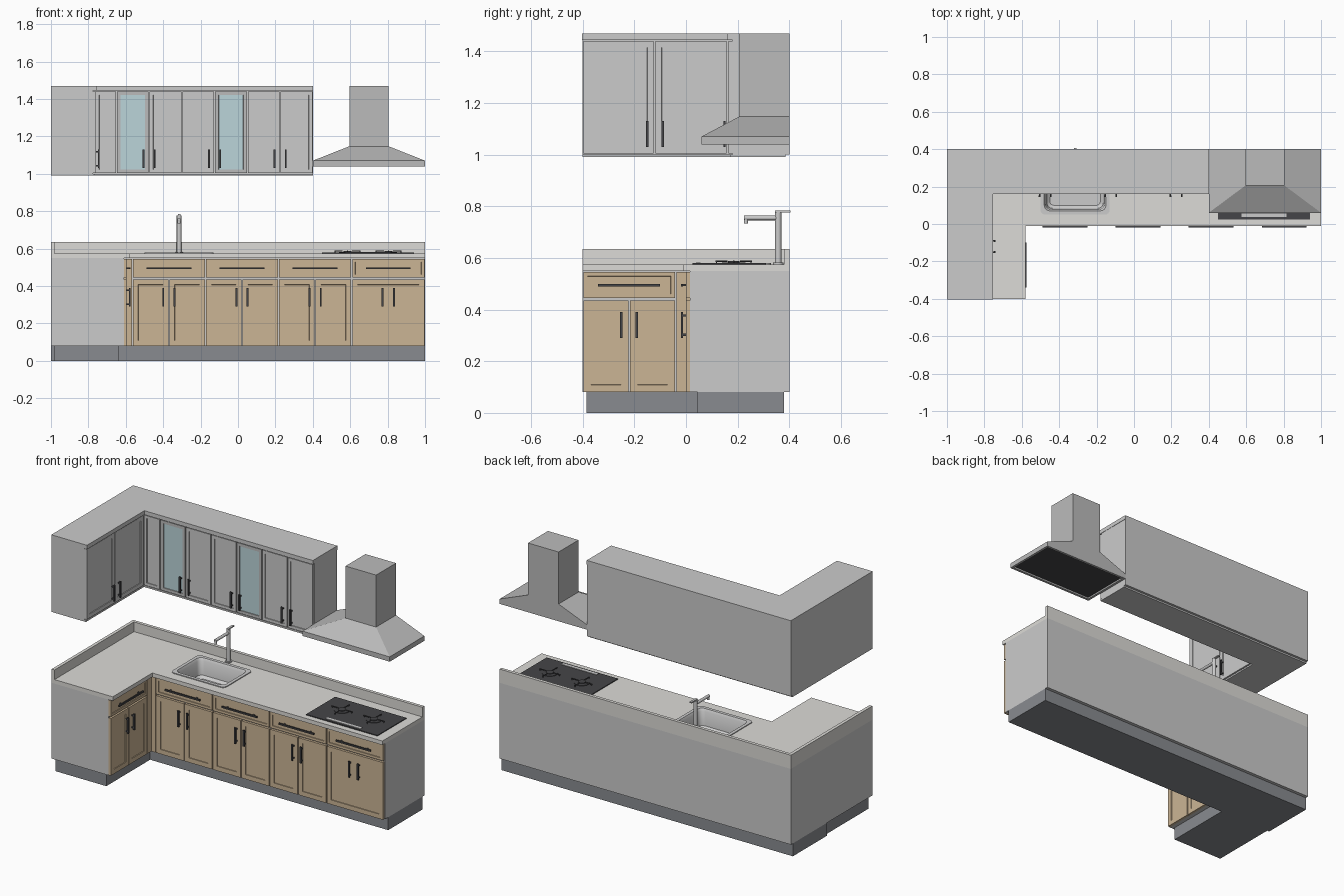
import bpy, bmesh, math
from mathutils import Vector

if "Cube" in bpy.data.objects:
    bpy.data.objects.remove(bpy.data.objects["Cube"])


def mat(name, r, g, b):
    m = bpy.data.materials.new(name)
    m.diffuse_color = (r, g, b, 1)
    m.use_nodes = True
    m.node_tree.nodes["Principled BSDF"].inputs["Base Color"].default_value = m.diffuse_color
    return m


TAN = mat("tan_wood", 0.60, 0.46, 0.30)
DARK = mat("dark_metal", 0.06, 0.06, 0.065)
STONE = mat("pale_stone", 0.72, 0.71, 0.68)
GLASS = mat("blue_glass", 0.50, 0.66, 0.70)
PLINTH = mat("plinth_grey", 0.25, 0.26, 0.28)


def finish(name, bm, *mats, smooth=False):
    bmesh.ops.recalc_face_normals(bm, faces=bm.faces)
    me = bpy.data.meshes.new(name)
    bm.to_mesh(me)
    bm.free()
    ob = bpy.data.objects.new(name, me)
    bpy.context.collection.objects.link(ob)
    for m in mats:
        me.materials.append(m)
    if smooth:
        bpy.ops.object.select_all(action='DESELECT')
        ob.select_set(True)
        bpy.context.view_layer.objects.active = ob
        bpy.ops.object.shade_smooth_by_angle(angle=math.radians(35))
    return ob


def add_box(bm, a, b):
    vs = bmesh.ops.create_cube(bm, size=1)["verts"]
    for v in vs:
        v.co = Vector([(p + q) / 2 + c * abs(q - p) for p, q, c in zip(a, b, v.co)])


def box(name, a, b, *mats):
    bm = bmesh.new()
    add_box(bm, a, b)
    return finish(name, bm, *mats)


def add_rod(bm, a, b, r, n=16):
    a, b = Vector(a), Vector(b)
    vs = bmesh.ops.create_cone(bm, cap_ends=True, segments=n, radius1=r, radius2=r, depth=(b - a).length)["verts"]
    q = Vector((0, 0, 1)).rotation_difference(b - a)
    for v in vs:
        v.co = q @ v.co + (a + b) / 2


def prism(name, pts, z0, z1, *mats):
    bm = bmesh.new()
    f = bm.faces.new([bm.verts.new((x, y, z0)) for x, y in pts])
    ext = bmesh.ops.extrude_face_region(bm, geom=[f])["geom"]
    for v in ext:
        if isinstance(v, bmesh.types.BMVert):
            v.co.z = z1
    return finish(name, bm, *mats)


def ell(x1, xc, yf, x0=-1.0, y0=-0.4, y1=0.4):
    """L-shaped outline: inner corner at (xc, yf), right end at x1."""
    return [(x0, y0), (xc, y0), (xc, yf), (x1, yf), (x1, y1), (x0, y1)]


def place(side, plane, u, d, z):
    """Front-facing parts run along x, leg parts run along y; d points outward."""
    return (u, plane - d, z) if side == "main" else (plane + d, u, z)


def door(name, side, plane, u0, u1, z0, z1, *mats, rim=0.03, glass=False):
    bm = bmesh.new()
    add_box(bm, place(side, plane, u0, -0.015, z0), place(side, plane, u1, 0, z1))
    bmesh.ops.recalc_face_normals(bm, faces=bm.faces)
    out = Vector((0, -1, 0)) if side == "main" else Vector((1, 0, 0))
    f = max(bm.faces, key=lambda k: k.normal.dot(out))
    bmesh.ops.inset_individual(bm, faces=[f], thickness=rim, depth=0)
    bmesh.ops.inset_individual(bm, faces=[f], thickness=0.001, depth=-0.004)
    if glass:
        f.material_index = 1
    return finish(name, bm, *mats)


def handle(name, side, plane, u, z, length, vertical=True):
    bm = bmesh.new()
    h, t = length / 2, 0.005
    du, dz = (t, h) if vertical else (h, t)
    add_box(bm, place(side, plane, u - du, 0.012, z - dz), place(side, plane, u + du, 0.02, z + dz))
    for s in (-0.75 * h, 0.75 * h):
        pu, pz = (u, z + s) if vertical else (u + s, z)
        add_box(bm, place(side, plane, pu - 0.004, 0, pz - 0.004), place(side, plane, pu + 0.004, 0.013, pz + 0.004))
    finish(name, bm, DARK)


# base carcass and plinths
carcass = prism("base_carcass", ell(1.0, -0.61, 0.015), 0.08, 0.55)
box("main_plinth", (-1, 0.045, 0), (1, 0.38, 0.08), PLINTH)
box("leg_plinth", (-0.985, -0.385, 0), (-0.635, 0.045, 0.08), PLINTH)

# worktop and upstands
worktop = prism("worktop", ell(1.0, -0.58, -0.012), 0.55, 0.575, STONE)
box("back_upstand", (-1, 0.38, 0.55), (1, 0.4, 0.635), STONE)
box("left_upstand", (-1, -0.4, 0.575), (-0.98, 0.38, 0.635), STONE)

# base fronts
g = 0.003


def base_unit(tag, side, plane, u0, u1, double=True):
    c = (u0 + u1) / 2
    door(tag + "_drawer", side, plane, u0 + g, u1 - g, 0.445, 0.545, TAN, rim=0.022)
    handle(tag + "_drawer_handle", side, plane, c, 0.495, 0.24, False)
    edges = [u0, c, u1] if double else [u0, u1]
    for i, (a, b) in enumerate(zip(edges, edges[1:])):
        door(f"{tag}_door_{i}", side, plane, a + g, b - g, 0.08, 0.435, TAN, rim=0.04)
    for i, s in enumerate((-0.03, 0.03)):
        handle(f"{tag}_door_handle_{i}", side, plane, c + s, 0.34, 0.1)


for k in range(4):
    u = -0.565 + 0.391 * k
    base_unit(f"base_unit_{k}", "main", 0.0, u, u + 0.391, k < 3)
base_unit("leg_unit", "leg", -0.595, -0.4, -0.04)
prism("corner_filler", [(-0.61, -0.037), (-0.595, -0.037), (-0.595, 0), (-0.568, 0), (-0.568, 0.015), (-0.61, 0.015)],
      0.08, 0.545, TAN)

# upper cabinets
prism("upper_carcass", ell(0.4, -0.775, 0.18), 1.0, 1.445)
prism("light_rail", ell(0.4, -0.765, 0.17, y1=0.385), 0.99, 1.0)
prism("cornice", ell(0.402, -0.755, 0.16, y0=-0.403), 1.445, 1.47)
door("upper_corner_panel", "main", 0.165, -0.76, -0.65 - g, 1.005, 1.44, rim=0.025)
for k in range(6):
    u = -0.65 + 0.175 * k
    clear = k in (0, 3)
    mats = (mat("door_grey", 0.5, 0.5, 0.5), GLASS) if clear else ()
    door(f"upper_door_{k}", "main", 0.165, u + g, u + 0.175 - g, 1.005, 1.44, *mats, rim=0.026, glass=clear)
    handle(f"upper_handle_{k}", "main", 0.165, u + (0.03 if k % 2 else 0.145), 1.08, 0.1)
for k, (a, b, h) in enumerate([(-0.4, -0.122, -0.15), (-0.122, 0.16, -0.09)]):
    door(f"upper_leg_door_{k}", "leg", -0.76, a + g, b - g, 1.005, 1.44, rim=0.035)
    handle(f"upper_leg_handle_{k}", "leg", -0.76, h, 1.08, 0.1)


# sink: rounded loops bridged from rim to bowl
def rounded(cx, cy, hx, hy, r, n=5):
    pts = []
    for q, (sx, sy) in enumerate([(1, 1), (-1, 1), (-1, -1), (1, -1)]):
        for i in range(n):
            t = math.pi / 2 * (q + i / (n - 1))
            pts.append((cx + sx * (hx - r) + r * math.cos(t), cy + sy * (hy - r) + r * math.sin(t)))
    return pts


bm = bmesh.new()
loops = []
for off, z, r in [(0.0, 0.574, 0.025), (0.0, 0.580, 0.025), (0.02, 0.580, 0.03), (0.028, 0.565, 0.03),
                  (0.034, 0.48, 0.03), (0.05, 0.465, 0.02)]:
    loops.append([bm.verts.new((x, y, z)) for x, y in rounded(-0.315, 0.19, 0.185 - off, 0.14 - off, r)])
for a, b in zip(loops, loops[1:]):
    for i in range(len(a)):
        j = (i + 1) % len(a)
        bm.faces.new((a[i], a[j], b[j], b[i]))
bm.faces.new(loops[-1])
bmesh.ops.recalc_face_normals(bm, faces=bm.faces)
finish("sink", bm, smooth=True)
bm = bmesh.new()
add_rod(bm, (-0.315, 0.19, 0.464), (-0.315, 0.19, 0.468), 0.022)
finish("sink_drain", bm, DARK, smooth=True)

# sink opening
cutter = box("sink_cutter", (-0.487, 0.063, 0.45), (-0.143, 0.317, 0.7))
cutter.hide_render = True
cutter.display_type = 'WIRE'
for ob in (worktop, carcass):
    m = ob.modifiers.new("sink_opening", 'BOOLEAN')
    m.operation, m.object, m.solver = 'DIFFERENCE', cutter, 'EXACT'
bpy.context.view_layer.update()
dg = bpy.context.evaluated_depsgraph_get()
for ob in (worktop, carcass):
    new = bpy.data.meshes.new_from_object(ob.evaluated_get(dg))
    ob.modifiers.clear()
    ob.data = new
bpy.data.objects.remove(cutter)

# tap
bm = bmesh.new()
fx, fy = -0.315, 0.357
add_rod(bm, (fx, fy, 0.575), (fx, fy, 0.582), 0.02)
add_rod(bm, (fx, fy, 0.575), (fx, fy, 0.777), 0.0125)
add_rod(bm, (fx, fy, 0.755), (fx, 0.225, 0.755), 0.009)
add_rod(bm, (fx, 0.232, 0.755), (fx, 0.232, 0.733), 0.008)
add_box(bm, (fx - 0.007, 0.345, 0.777), (fx + 0.007, 0.405, 0.784))
finish("tap", bm, smooth=True)

# hob with burners and grates
box("hob", (0.45, 0.025, 0.574), (0.94, 0.31, 0.58), DARK)
box("hob_control_strip", (0.575, 0.038, 0.579), (0.815, 0.056, 0.583))
for k, bx in enumerate((0.585, 0.805)):
    bm = bmesh.new()
    add_rod(bm, (bx, 0.185, 0.579), (bx, 0.185, 0.583), 0.045, 24)
    add_rod(bm, (bx, 0.185, 0.58), (bx, 0.185, 0.588), 0.022, 24)
    for i in range(4):
        d = Vector((math.cos(i * math.pi / 2), math.sin(i * math.pi / 2), 0))
        c = Vector((bx, 0.185, 0.588))
        add_rod(bm, c + d * 0.025, c + d * 0.07, 0.003, 6)
        add_rod(bm, c + d * 0.067, c + d * 0.067 - Vector((0, 0, 0.009)), 0.003, 6)
    finish(f"burner_{k}", bm, DARK, smooth=True)

# extractor hood: stacked rectangles, with recessed dark filter beneath
bm = bmesh.new()
rings = []
for x0, x1, y0, y1, z in [(0.415, 0.985, 0.075, 0.385, 1.05), (0.415, 0.985, 0.075, 0.385, 1.04),
                          (0.4, 1, 0.06, 0.4, 1.04), (0.4, 1, 0.06, 0.4, 1.07),
                          (0.595, 0.805, 0.205, 0.4, 1.147), (0.595, 0.805, 0.205, 0.4, 1.47)]:
    rings.append([bm.verts.new(p) for p in ((x0, y0, z), (x1, y0, z), (x1, y1, z), (x0, y1, z))])
for a, b in zip(rings, rings[1:]):
    for i in range(4):
        bm.faces.new((a[i], a[(i + 1) % 4], b[(i + 1) % 4], b[i]))
bm.faces.new(rings[0]).material_index = 1
bm.faces.new(rings[-1])
finish("extractor_hood", bm, mat("hood_grey", 0.5, 0.5, 0.5), DARK)
